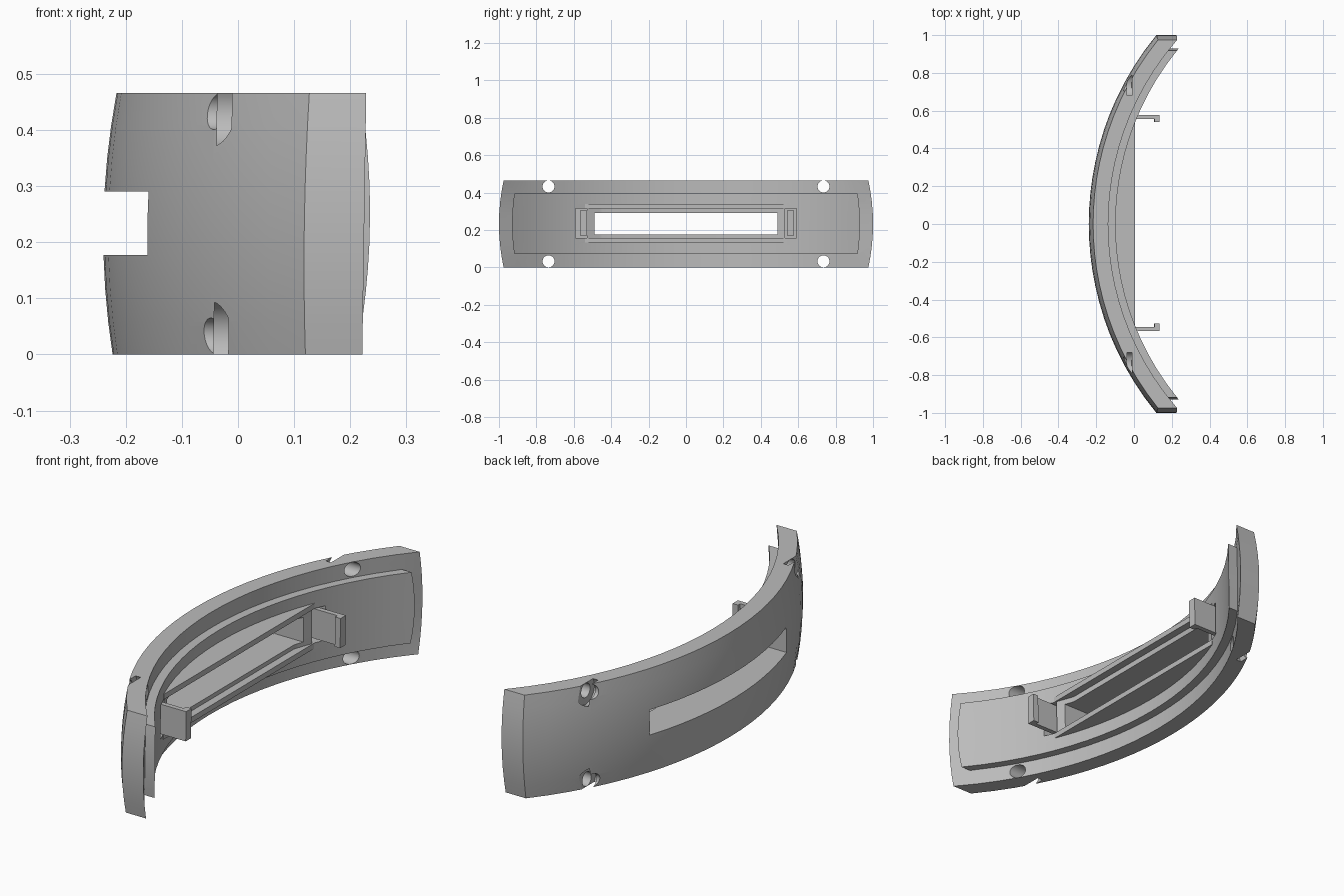
import bpy, bmesh, math
from mathutils import Matrix

if "Cube" in bpy.data.objects:
    bpy.data.objects.remove(bpy.data.objects["Cube"])

H = 0.466          # panel height
MID = H / 2

grey = bpy.data.materials.new("plain_grey")
grey.diffuse_color = (0.5, 0.5, 0.5, 1)
grey.use_nodes = True
grey.node_tree.nodes["Principled BSDF"].inputs["Base Color"].default_value = grey.diffuse_color


def finish(name, bm):
    bmesh.ops.recalc_face_normals(bm, faces=bm.faces)
    me = bpy.data.meshes.new(name)
    bm.to_mesh(me)
    bm.free()
    me.materials.append(grey)
    ob = bpy.data.objects.new(name, me)
    bpy.context.collection.objects.link(ob)
    return ob


def box(name, x0, x1, y0, y1, z0, z1):
    bm = bmesh.new()
    bmesh.ops.create_cube(bm, size=1)
    for v in bm.verts:
        v.co.x = (x0 + x1) / 2 + v.co.x * (x1 - x0)
        v.co.y = (y0 + y1) / 2 + v.co.y * (y1 - y0)
        v.co.z = (z0 + z1) / 2 + v.co.z * (z1 - z0)
    return finish(name, bm)


def rod(name, r, x0, x1, y, z):
    bm = bmesh.new()
    bmesh.ops.create_cone(bm, cap_ends=True, segments=32, radius1=r, radius2=r, depth=x1 - x0)
    turn = Matrix.Translation(((x0 + x1) / 2, y, z)) @ Matrix.Rotation(math.pi / 2, 4, 'Y')
    bmesh.ops.transform(bm, matrix=turn, verts=bm.verts)
    return finish(name, bm)


def bowed_slab(name, outer, inner, y_end, z0, z1, x_max, bulge, cols=24, rows=8):
    """Arc-shaped wall; outer and inner are (centre x, radius)."""
    bm = bmesh.new()
    rings = []
    for j in range(rows + 1):
        z = z0 + (z1 - z0) * j / rows
        t = ((z - MID) / MID) ** 2
        ye = y_end - 0.025 * t
        steps = [-1 + 2 * i / cols for i in range(cols + 1)]
        ring = []
        for s in steps:
            r = outer[1] - bulge * t
            ring.append((outer[0] - math.sqrt(r * r - (ye * s) ** 2), ye * s, z))
        for s in reversed(steps):
            x = inner[0] - math.sqrt(inner[1] ** 2 - (ye * s) ** 2)
            ring.append((min(x, x_max), ye * s, z))
        rings.append([bm.verts.new(p) for p in ring])
    n = len(rings[0])
    for a, b in zip(rings, rings[1:]):
        for i in range(n):
            k = (i + 1) % n
            bm.faces.new((a[i], a[k], b[k], b[i]))
    for ring in (rings[0], rings[-1]):
        for i in range(cols):
            bm.faces.new((ring[i], ring[i + 1], ring[n - 2 - i], ring[n - 1 - i]))
    return finish(name, bm)


def boolean(target, other, op):
    bpy.context.view_layer.objects.active = target
    mod = target.modifiers.new(op, 'BOOLEAN')
    mod.operation = op
    mod.solver = 'EXACT'
    mod.object = other
    bpy.ops.object.modifier_apply(modifier=mod.name)
    bpy.data.objects.remove(other)


# Curved panel with a raised pad on its hollow side
panel = bowed_slab("curved_panel", (1.335, 1.575), (1.344, 1.484), 1.0, 0, H, 0.225, 0.02)
pad = bowed_slab("raised_pad", (1.344, 1.51), (1.358, 1.458), 0.93, 0.072, 0.395, 0.235, 0)
boolean(panel, pad, 'UNION')

# Flat-fronted shelves and stepped ledges around the slot
for z0, z1, x1 in ((0.133, 0.158, 0.005), (0.315, 0.34, 0.005),
                   (0.15, 0.177, -0.03), (0.29, 0.32, -0.03)):
    boolean(panel, box("shelf", -0.115, x1, -0.54, 0.54, z0, z1), 'UNION')

# Long slot and the pockets behind the clips
boolean(panel, box("slot", -0.4, 0.4, -0.49, 0.49, 0.177, 0.29), 'DIFFERENCE')
for side in (-1, 1):
    ya, yb = sorted((side * 0.53, side * 0.59))
    boolean(panel, box("pocket", -0.045, 0.1, ya, yb, 0.158, 0.315), 'DIFFERENCE')

# Screw holes with wider hidden recesses
for y in (-0.735, 0.735):
    for z in (0.033, H - 0.033):
        boolean(panel, rod("hole", 0.032, -0.4, 0.4, y, z), 'DIFFERENCE')
        boolean(panel, rod("recess", 0.063, -0.04, -0.014, y, z), 'DIFFERENCE')

# Hooked clips at both slot ends
clips = []
for side, label in ((-1, "near"), (1, "far")):
    ya, yb = sorted((side * 0.55, side * 0.572))
    clip = box(label + "_clip", -0.07, 0.135, ya + 0.006, yb + 0.006, 0.17, 0.305)
    ya, yb = sorted((side * 0.534, side * 0.56))
    boolean(clip, box("hook", 0.108, 0.135, ya + 0.006, yb + 0.006, 0.17, 0.305), 'UNION')
    clips.append(clip)

# Slight backward lean of the whole piece, then shading
for ob in [panel] + clips:
    for v in ob.data.vertices:
        v.co.x += 0.015 * (v.co.z - MID)
    bpy.ops.object.select_all(action='DESELECT')
    ob.select_set(True)
    bpy.context.view_layer.objects.active = ob
    bpy.ops.object.shade_smooth_by_angle(angle=math.radians(25))
